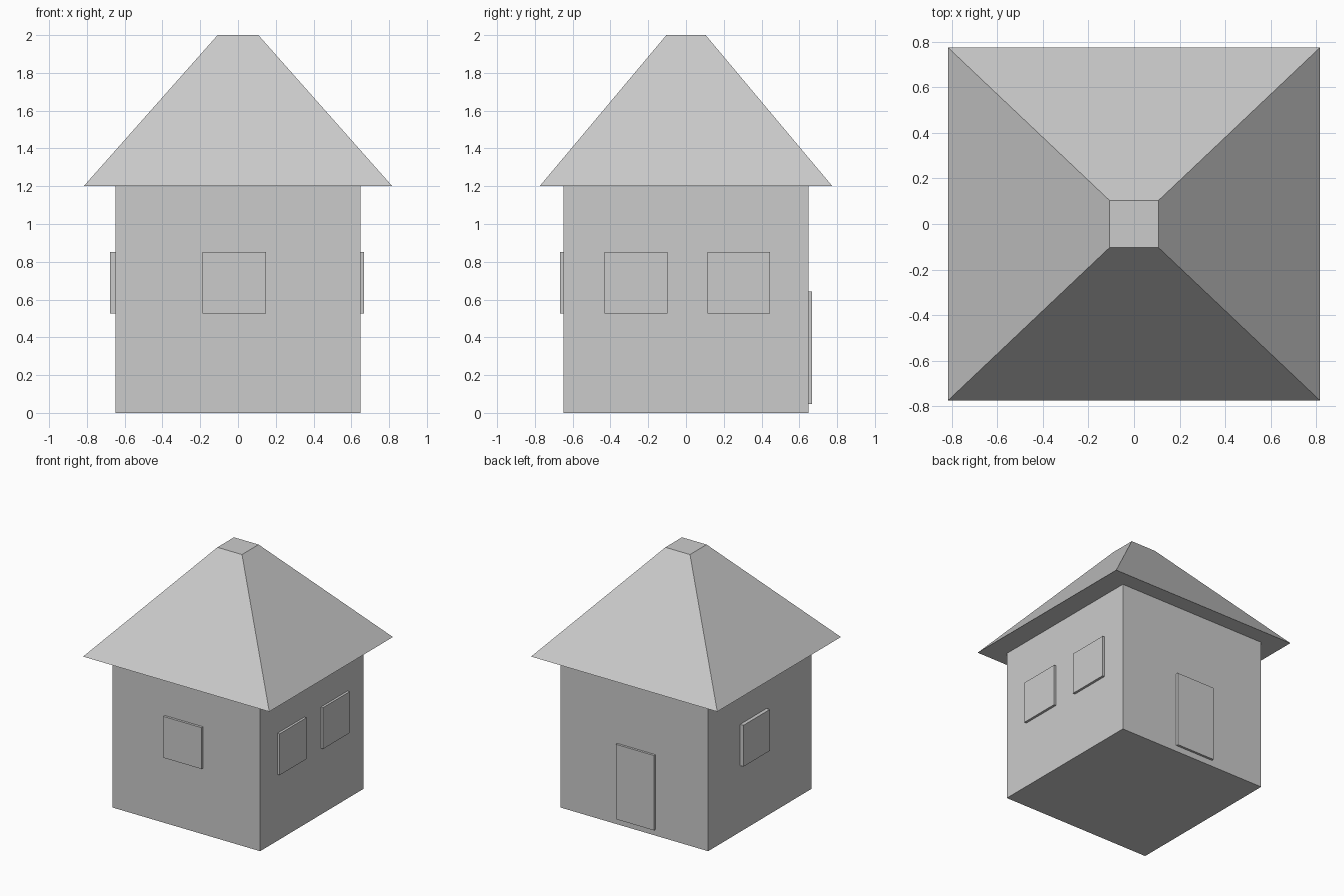
import bpy
import bmesh

if "Cube" in bpy.data.objects:
    bpy.data.objects.remove(bpy.data.objects["Cube"])


def block(name, lo, hi, top=None):
    """Box between two corners; top optionally gives (half_x, half_y) of a tapered top."""
    bm = bmesh.new()
    bmesh.ops.create_cube(bm, size=2)
    for v in bm.verts:
        upper = v.co.z > 0
        for i in range(3):
            s = v.co[i]
            if top and upper and i < 2:
                v.co[i] = s * top[i]
            else:
                v.co[i] = hi[i] if s > 0 else lo[i]
    mesh = bpy.data.meshes.new(name)
    bm.to_mesh(mesh)
    bm.free()
    obj = bpy.data.objects.new(name, mesh)
    bpy.context.collection.objects.link(obj)
    return obj


WALL = 0.649          # half width of the square house body
EAVE_Z = 1.2
SILL, HEAD = 0.525, 0.853

# House body
block("walls", (-WALL, -WALL, 0), (WALL, WALL, EAVE_Z))

# Hipped roof with a small flat cap
block("roof", (-0.817, -0.775, EAVE_Z), (0.817, 0.775, 2.0), top=(0.108, 0.104))

# Front window and back door
block("front_window", (-0.187, -0.668, SILL), (0.149, -WALL, HEAD))
block("back_door", (-0.187, WALL, 0.048), (0.149, 0.667, 0.642))

# Right side windows
for i, (y0, y1) in enumerate([(-0.431, -0.097), (0.114, 0.446)], 1):
    block(f"right_window_{i}", (WALL, y0, SILL), (0.668, y1, HEAD))

# Left side window
block("left_window", (-0.678, -0.083, SILL), (-WALL, 0.247, HEAD))
